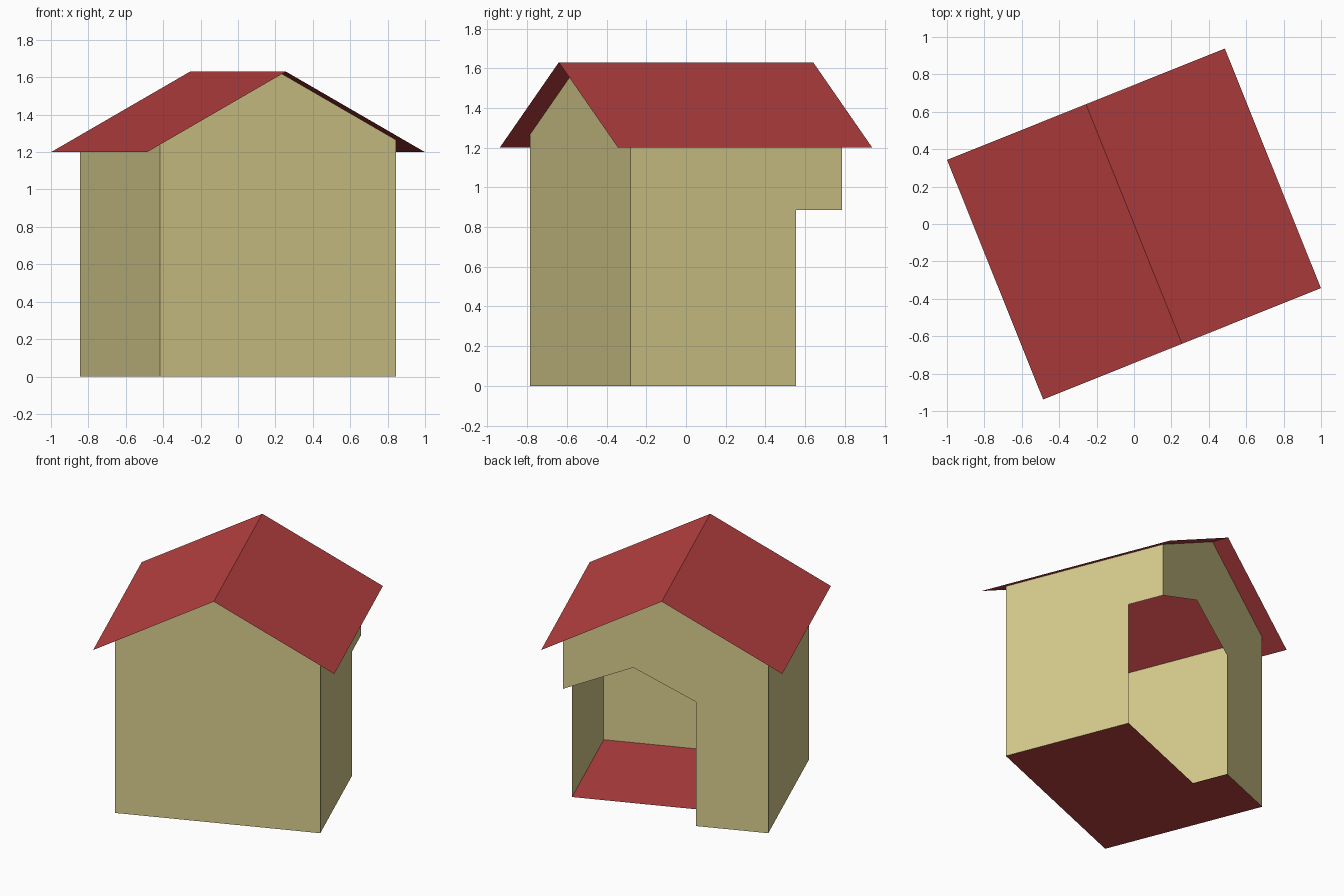
import bpy, bmesh, math

cube = bpy.data.objects.get("Cube")
if cube:
    bpy.data.objects.remove(cube, do_unlink=True)

TURN = math.radians(21.85)       # the house stands turned on its plot
W, L = 0.68, 0.575               # wall half width and half length
ROOF_W, ROOF_L = 0.80, 0.69      # roof half width and half length
RIDGE, EAVE = 1.63, 1.20
PITCH = (RIDGE - EAVE) / ROOF_W
WALL_TOP = RIDGE - PITCH * W

# corner doorway
DOOR_X, DOOR_Y = -0.20, 0.325
DOOR_SIDE, DOOR_PEAK, DOOR_PEAK_X = 0.885, 1.085, 0.215


def material(name, color):
    mat = bpy.data.materials.new(name)
    mat.use_nodes = True
    mat.diffuse_color = color
    bsdf = mat.node_tree.nodes["Principled BSDF"]
    bsdf.inputs["Base Color"].default_value = color
    bsdf.inputs["Roughness"].default_value = 0.8
    return mat


cream = material("cream_wall", (0.68, 0.60, 0.265, 1))
red = material("red_roof", (0.48, 0.051, 0.053, 1))


def panel(name, mat, *outlines):
    """Thin sheet made of one or more flat outlines."""
    bm = bmesh.new()
    for outline in outlines:
        bm.faces.new([bm.verts.new(p) for p in outline])
    bmesh.ops.remove_doubles(bm, verts=bm.verts, dist=0.0001)
    mesh = bpy.data.meshes.new(name)
    bm.to_mesh(mesh)
    bm.free()
    mesh.materials.append(mat)
    obj = bpy.data.objects.new(name, mesh)
    obj.rotation_euler.z = TURN
    bpy.context.collection.objects.link(obj)
    return obj


# front gable wall
gable_top = [(W, WALL_TOP), (0, RIDGE), (-W, WALL_TOP)]
front = [(-W, 0), (W, 0)] + gable_top
panel("front_wall", cream, [(x, -L, z) for x, z in front])

# back gable wall with the peaked doorway reaching the left corner
back = [(-W, 0), (DOOR_X, 0), (DOOR_X, DOOR_SIDE), (DOOR_PEAK_X, DOOR_PEAK),
        (W, DOOR_SIDE)] + gable_top
panel("back_wall", cream, [(x, L, z) for x, z in reversed(back)])

# side walls, the left one cut away beside the doorway
right = [(L, 0), (-L, 0), (-L, WALL_TOP), (L, WALL_TOP)]
panel("right_wall", cream, [(-W, y, z) for y, z in right])
left = [(-L, 0), (DOOR_Y, 0), (DOOR_Y, DOOR_SIDE), (L, DOOR_SIDE),
        (L, WALL_TOP), (-L, WALL_TOP)]
panel("left_wall", cream, [(W, y, z) for y, z in left])

# floor, notched at the doorway
floor = [(-W, -L), (W, -L), (W, DOOR_Y), (DOOR_X, DOOR_Y), (DOOR_X, L), (-W, L)]
panel("floor", red, [(x, y, 0) for x, y in floor])

# roof, two slopes sharing the ridge
slopes = []
for s in (1, -1):
    slopes.append([(0, -ROOF_L * s, RIDGE), (ROOF_W * s, -ROOF_L * s, EAVE),
                   (ROOF_W * s, ROOF_L * s, EAVE), (0, ROOF_L * s, RIDGE)])
panel("roof", red, *slopes)
